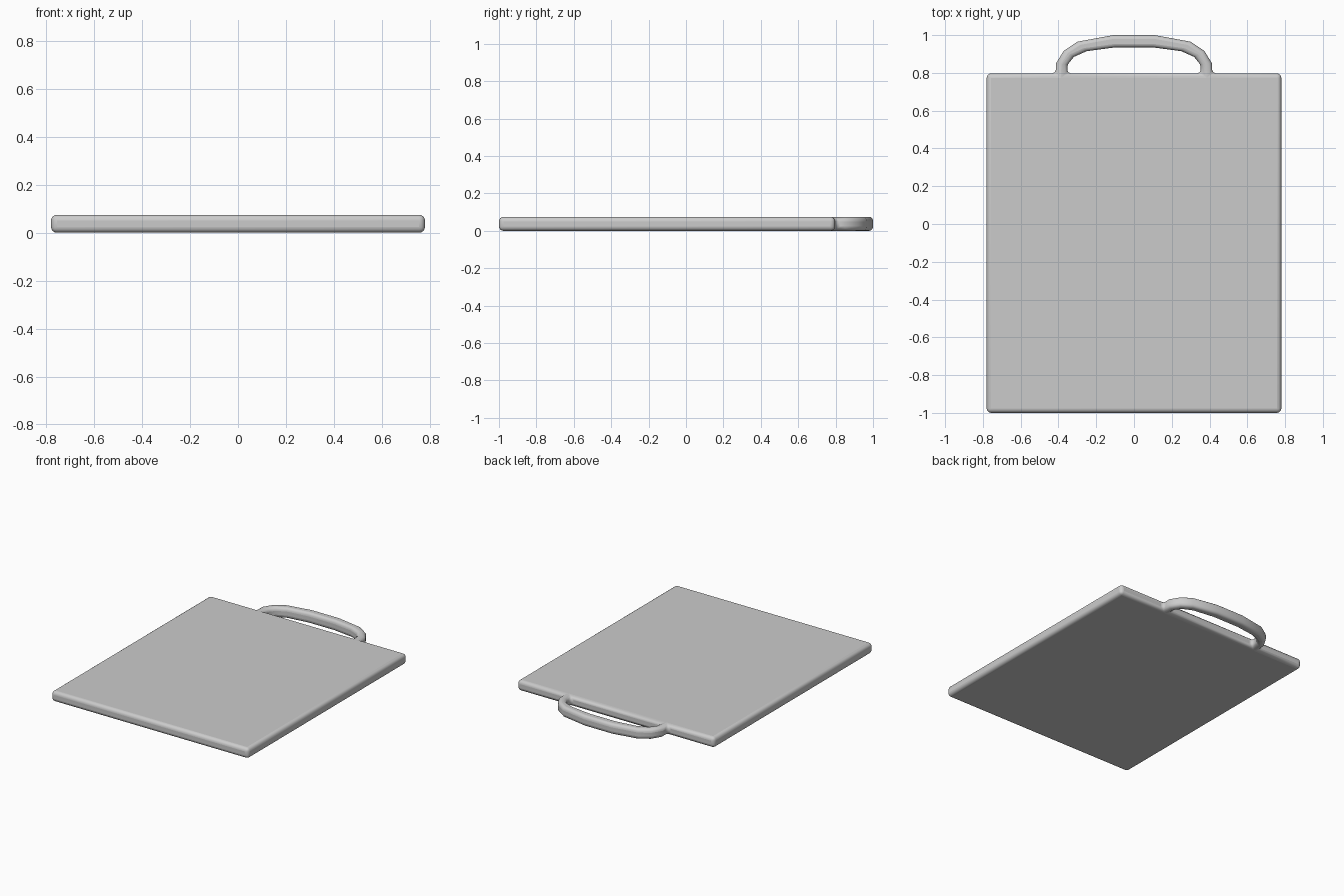
import bpy, bmesh

if "Cube" in bpy.data.objects:
    bpy.data.objects.remove(bpy.data.objects["Cube"])

THICK = 0.075

# Right half of the handle: (outer point, inner point) from board edge to centre
half = [((0.413, 0.797), (0.355, 0.797)),
        ((0.413, 0.850), (0.350, 0.845)),
        ((0.372, 0.917), (0.318, 0.885)),
        ((0.300, 0.965), (0.250, 0.915)),
        ((0.110, 1.000), (0.100, 0.935))]


def flip(p):
    return (-p[0], p[1])


pairs = half + [(flip(o), flip(i)) for o, i in reversed(half)]

bm = bmesh.new()
outer = [bm.verts.new((*o, 0)) for o, i in pairs]
inner = [bm.verts.new((*i, 0)) for o, i in pairs]

# Rectangular board sharing the handle's root edges
corners = [bm.verts.new((x, y, 0)) for x, y in
           [(-0.78, 0.797), (-0.78, -1), (0.78, -1), (0.78, 0.797)]]
bm.faces.new(corners + [outer[0], inner[0], inner[-1], outer[-1]])

# Handle strip
for k in range(len(pairs) - 1):
    bm.faces.new([inner[k], outer[k], outer[k + 1], inner[k + 1]])

# Give the outline its thickness
bmesh.ops.recalc_face_normals(bm, faces=bm.faces)
ext = bmesh.ops.extrude_face_region(bm, geom=bm.faces[:], use_keep_orig=True)
top = [g for g in ext["geom"] if isinstance(g, bmesh.types.BMVert)]
bmesh.ops.translate(bm, verts=top, vec=(0, 0, THICK))
bmesh.ops.recalc_face_normals(bm, faces=bm.faces)

mesh = bpy.data.meshes.new("board_with_handle")
bm.to_mesh(mesh)
bm.free()
board = bpy.data.objects.new("board_with_handle", mesh)
bpy.context.collection.objects.link(board)

# Rounded rim and corners
bevel = board.modifiers.new("rounded_edges", "BEVEL")
bevel.width = 0.024
bevel.segments = 4
bevel.limit_method = "ANGLE"
bevel.angle_limit = 1.0

bpy.context.view_layer.objects.active = board
board.select_set(True)
bpy.ops.object.shade_smooth_by_angle(angle=0.9)
